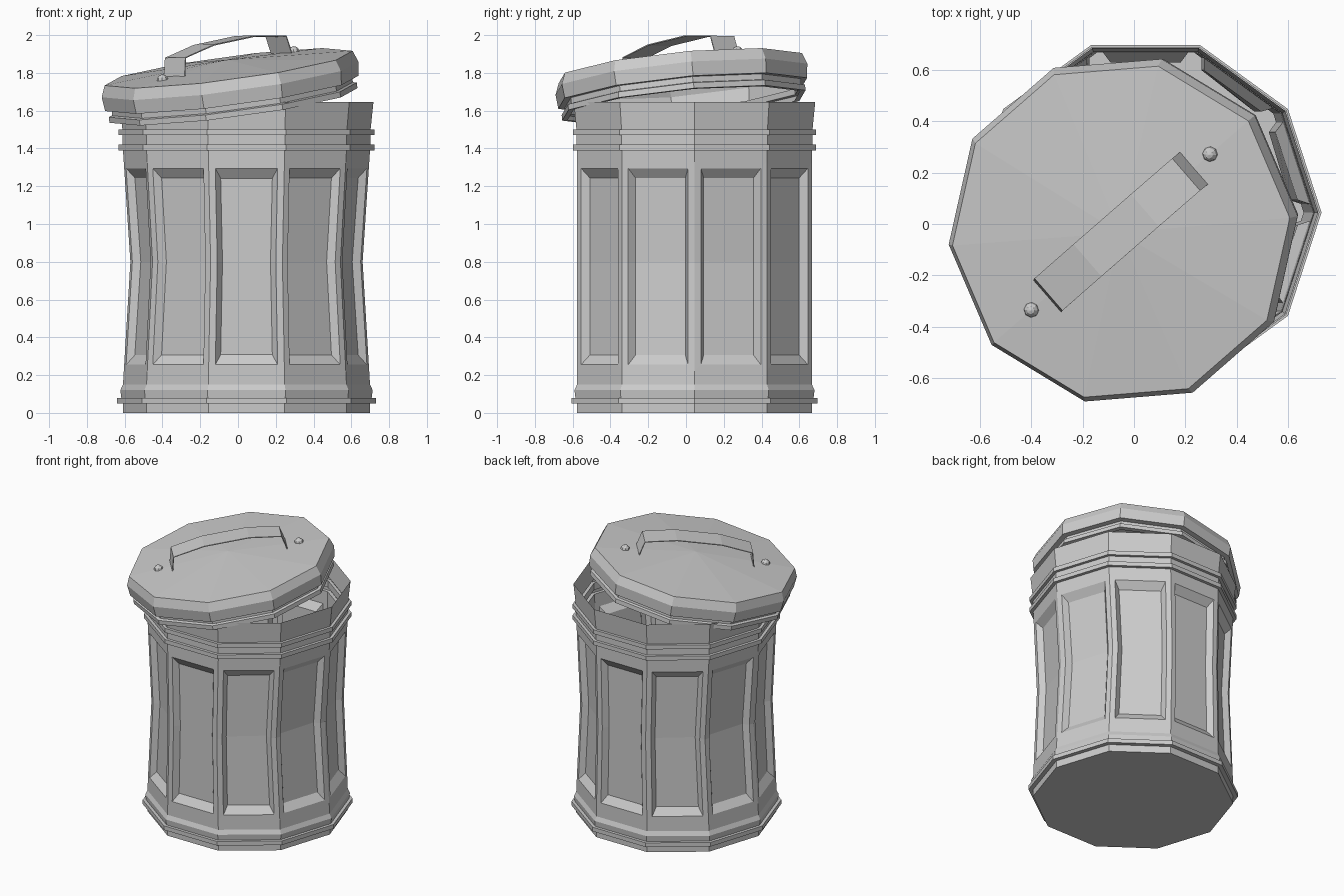
import bpy, bmesh, math
from mathutils import Vector, Matrix

if "Cube" in bpy.data.objects:
    bpy.data.objects.remove(bpy.data.objects["Cube"])

SIDES = 10


def finish(bm, name, matrix=Matrix.Identity(4)):
    me = bpy.data.meshes.new(name)
    bm.to_mesh(me)
    bm.free()
    ob = bpy.data.objects.new(name, me)
    bpy.context.collection.objects.link(ob)
    ob.matrix_world = matrix
    return ob


def loft(bm, profile, squeeze=lambda z: 1.0):
    """Ten-sided rings stacked along a (radius, z) profile, bottom to top."""
    rings = []
    for r, z in profile:
        ring = []
        for i in range(SIDES):
            a = math.tau * i / SIDES
            ring.append(bm.verts.new((r * math.cos(a) * squeeze(z), r * math.sin(a), z)))
        rings.append(ring)
    rows = []
    for lo, hi in zip(rings, rings[1:]):
        row = []
        for i in range(SIDES):
            j = (i + 1) % SIDES
            row.append(bm.faces.new((lo[i], lo[j], hi[j], hi[i])))
        rows.append(row)
    return rings, rows


# Can body: banded profile, pinched along x at mid height
def pinch(z):
    if z <= 0.15 or z >= 1.39:
        return 1.0
    t = (z - 0.15) / 0.65 if z < 0.8 else (1.39 - z) / 0.59
    return 1.0 - 0.06 * t


body_profile = [
    (0.655, 0), (0.655, 0.05), (0.685, 0.05), (0.685, 0.08), (0.663, 0.08),
    (0.668, 0.12), (0.654, 0.15), (0.654, 0.22), (0.654, 0.80), (0.654, 1.33),
    (0.654, 1.39), (0.677, 1.39), (0.677, 1.42), (0.656, 1.42), (0.656, 1.47),
    (0.677, 1.47), (0.677, 1.50), (0.657, 1.50), (0.672, 1.645),
]
bm = bmesh.new()
rings, rows = loft(bm, body_profile, pinch)
bm.faces.new(list(reversed(rings[0])))
bm.normal_update()

# Recessed panel on every side
for i in range(SIDES):
    panel = [rows[7][i], rows[8][i]]
    bmesh.ops.inset_region(bm, faces=panel, thickness=0.035, use_even_offset=True)
    bm.normal_update()
    bmesh.ops.inset_region(bm, faces=panel, thickness=0.028, depth=-0.038,
                           use_even_offset=True)
    for v in {v for f in panel for v in f.verts}:
        if abs(v.co.z - 0.8) > 0.1:
            v.co.z += 0.025 if v.co.z < 0.8 else -0.025
    bm.normal_update()
finish(bm, "can_body", Matrix.Translation((0.045, 0.045, 0)))

# Lid frame: tilted and slipped to one side
tilt = Vector((0, 0, 1)).rotation_difference(Vector((-0.132, -0.095, 1)))
lid_frame = Matrix.Translation((-0.05, -0.03, 1.825)) @ tilt.to_matrix().to_4x4()

# Lid: rim profile with a shallow cone on top
bm = bmesh.new()
rings, rows = loft(bm, [
    (0.635, -0.20), (0.665, -0.20), (0.665, -0.17), (0.645, -0.165), (0.645, -0.135),
    (0.680, -0.135), (0.688, -0.06), (0.665, 0)])
apex = bm.verts.new((0, 0, 0.045))
top = rings[-1]
for i in range(SIDES):
    bm.faces.new((top[i], top[(i + 1) % SIDES], apex))
finish(bm, "lid", lid_frame @ Matrix.Rotation(math.radians(5), 4, 'Z'))

# Handle: flat strap with two legs
handle_frame = lid_frame @ Matrix.Rotation(math.radians(41), 4, 'Z')
half = [(0.385, 0.012), (0.36, 0.115), (0.15, 0.15)]
path = [(-s, h) for s, h in half] + [(s, h) for s, h in reversed(half)]
bm = bmesh.new()
pairs = [[bm.verts.new((s, w, h)) for w in (-0.083, 0.083)] for s, h in path]
for a, b in zip(pairs, pairs[1:]):
    bm.faces.new((a[0], b[0], b[1], a[1]))
handle = finish(bm, "lid_handle", handle_frame)
mod = handle.modifiers.new("thickness", 'SOLIDIFY')
mod.thickness = 0.006
mod.offset = -1

# Bolts beyond each end of the handle
for side, s in (("left", -0.467), ("right", 0.467)):
    bm = bmesh.new()
    bmesh.ops.create_uvsphere(bm, u_segments=8, v_segments=6, radius=0.03)
    finish(bm, side + "_bolt", handle_frame @ Matrix.Translation((s, 0, 0.012)))
